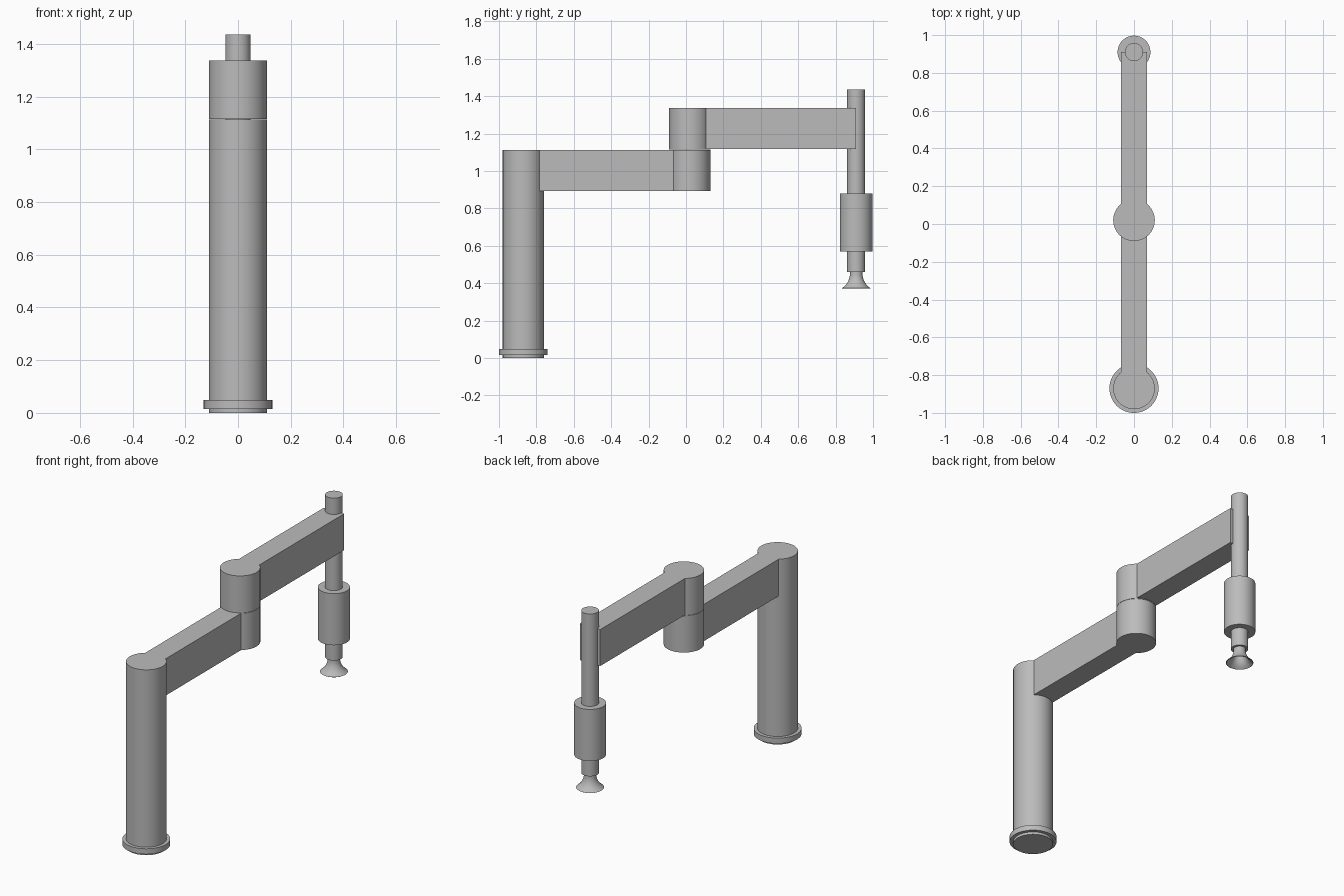
import bpy
import bmesh
import math

if "Cube" in bpy.data.objects:
    bpy.data.objects.remove(bpy.data.objects["Cube"])

SEGMENTS = 64
BASE_Y, ELBOW_Y, TOOL_Y = -0.87, 0.02, 0.91
JOINT_R = 0.11
ARM_W = 0.135

grey = bpy.data.materials.new("plain grey")
grey.use_nodes = True
colour = (0.50, 0.50, 0.50, 1)
grey.diffuse_color = colour
grey.node_tree.nodes["Principled BSDF"].inputs["Base Color"].default_value = colour


def finish(name, bm, smooth=True):
    bmesh.ops.recalc_face_normals(bm, faces=bm.faces)
    mesh = bpy.data.meshes.new(name)
    bm.to_mesh(mesh)
    bm.free()
    mesh.materials.append(grey)
    obj = bpy.data.objects.new(name, mesh)
    bpy.context.collection.objects.link(obj)
    if smooth:
        bpy.ops.object.select_all(action="DESELECT")
        obj.select_set(True)
        bpy.context.view_layer.objects.active = obj
        bpy.ops.object.shade_smooth_by_angle(angle=math.radians(35))
    return obj


def lathe(name, y, profile):
    """Turn (radius, height) points around a vertical axis at y."""
    bm = bmesh.new()
    verts = [bm.verts.new((r, 0, z)) for r, z in profile]
    edges = [bm.edges.new(pair) for pair in zip(verts, verts[1:])]
    bmesh.ops.spin(bm, geom=verts + edges, cent=(0, 0, 0), axis=(0, 0, 1),
                   angle=math.tau, steps=SEGMENTS, use_duplicate=False)
    bmesh.ops.remove_doubles(bm, verts=bm.verts, dist=0.0002)
    obj = finish(name, bm)
    obj.location.y = y
    return obj


def cylinder(name, y, radius, z0, z1):
    return lathe(name, y, [(0, z0), (radius, z0), (radius, z1), (0, z1)])


def beam(name, y0, y1, z0, z1):
    bm = bmesh.new()
    bmesh.ops.create_cube(bm, size=1)
    bmesh.ops.scale(bm, vec=(ARM_W, y1 - y0, z1 - z0), verts=bm.verts)
    bmesh.ops.translate(bm, vec=(0, (y0 + y1) / 2, (z0 + z1) / 2), verts=bm.verts)
    return finish(name, bm, smooth=False)


# Pedestal with its foot ring
cylinder("column", BASE_Y, JOINT_R, 0, 1.113)
cylinder("foot_flange", BASE_Y, 0.13, 0.015, 0.048)

# Two arms stacked at the elbow
beam("lower_arm", BASE_Y, ELBOW_Y, 0.892, 1.113)
cylinder("lower_elbow", ELBOW_Y, JOINT_R, 0.892, 1.113)
cylinder("upper_elbow", ELBOW_Y, JOINT_R, 1.115, 1.337)
beam("upper_arm", ELBOW_Y, TOOL_Y, 1.118, 1.337)

# Vertical tool shaft and its housing
cylinder("tool_shaft", TOOL_Y, 0.048, 0.46, 1.435)
cylinder("tool_housing", TOOL_Y, 0.087, 0.57, 0.88)

# Hollow suction cup with a concave flare
flare = [(0.034, 0.46), (0.034, 0.44), (0.038, 0.423), (0.046, 0.405),
         (0.058, 0.388), (0.076, 0.373)]
inside = [(r - 0.004, z - 0.004) for r, z in reversed(flare[1:-1])]
lathe("suction_cup", TOOL_Y, [(0, 0.46)] + flare + [(0.073, 0.371)] + inside + [(0, 0.436)])
